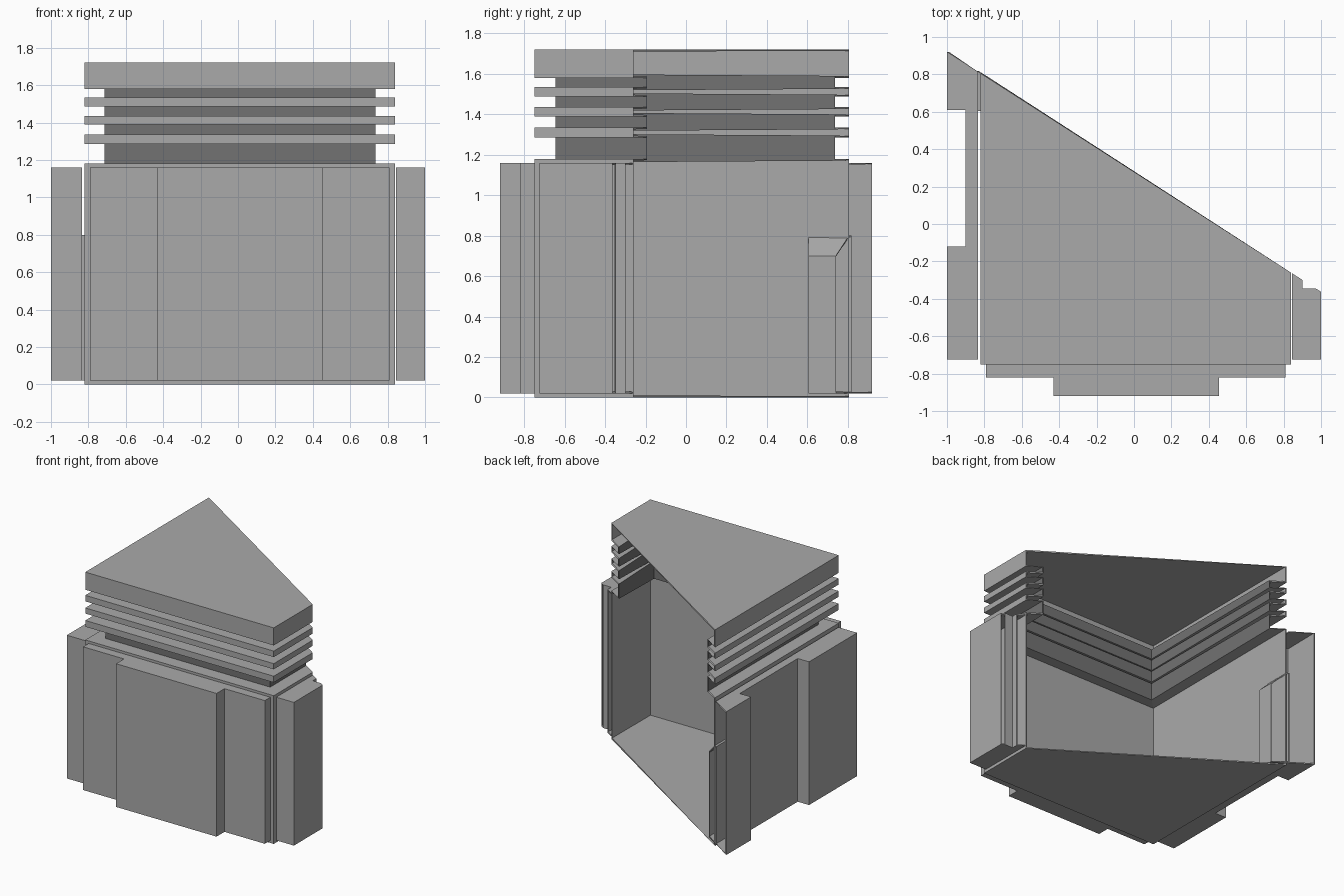
import bpy, bmesh
from mathutils import Vector

if "Cube" in bpy.data.objects:
    bpy.data.objects.remove(bpy.data.objects["Cube"])

# Vertical plane that slices the whole model diagonally, leaving it open
CUT_POINT = Vector((-0.82, 0.805, 0))
CUT_NORMAL = Vector((0.6416, 1, 0)).normalized()
THICKNESS = 0.008


def material(name, value):
    mat = bpy.data.materials.new(name)
    mat.diffuse_color = (value, value, value, 1)
    mat.use_nodes = True
    mat.node_tree.nodes["Principled BSDF"].inputs["Base Color"].default_value = mat.diffuse_color
    return mat


GREY = material("mid_grey", 0.4)
DARK = material("dark_grey", 0.17)


def finish(name, bm):
    """Slice along the diagonal, give the sheet thickness, add to scene."""
    bmesh.ops.recalc_face_normals(bm, faces=bm.faces)
    bmesh.ops.bisect_plane(bm, geom=bm.verts[:] + bm.edges[:] + bm.faces[:],
                           plane_co=CUT_POINT, plane_no=CUT_NORMAL,
                           clear_outer=True)
    mesh = bpy.data.meshes.new(name)
    mesh.materials.append(GREY)
    mesh.materials.append(DARK)
    bm.to_mesh(mesh)
    bm.free()
    obj = bpy.data.objects.new(name, mesh)
    bpy.context.collection.objects.link(obj)
    mod = obj.modifiers.new("wall_thickness", 'SOLIDIFY')
    mod.thickness = THICKNESS
    mod.offset = -1
    mod.use_even_offset = True
    return obj


def loft(name, rings, skip_last=False, dark_strips=()):
    """Join equal-length rings of points into a capped shell."""
    bm = bmesh.new()
    loops = [[bm.verts.new(p) for p in ring] for ring in rings]
    n = len(loops[0])
    for k, (a, b) in enumerate(zip(loops, loops[1:])):
        for i in range(n - 1 if skip_last else n):
            j = (i + 1) % n
            face = bm.faces.new((a[i], a[j], b[j], b[i]))
            face.material_index = int(k in dark_strips)
    bm.faces.new(loops[0][::-1])
    bm.faces.new(loops[-1])
    return finish(name, bm)


def panel(name, outline, skip_last=True):
    """Stepped wall panel from its plan outline; last edge is the open back."""
    return loft(name, [[(x, y, z) for x, y in outline] for z in (0.02, 1.16)],
                skip_last)


# Main shell: lower housing, ribbed neck (dark recesses) and cap
profile = [(0, 0), (0, 1.18), (0.105, 1.18)]
for low, high in ((1.285, 1.335), (1.39, 1.435), (1.487, 1.535)):
    profile += [(0.105, low), (0, low), (0, high), (0.105, high)]
profile += [(0.105, 1.58), (0, 1.58), (0, 1.72)]
recesses = [k for k in range(len(profile) - 1)
            if profile[k][0] > 0 and profile[k + 1][0] > 0]
loft("ribbed_housing", [[(-0.82 + i, -0.75 + i, z), (0.84 - i, -0.75 + i, z),
                         (0.84 - i, 1.5, z), (-0.82 + i, 1.5, z)]
                        for i, z in profile], dark_strips=recesses)

# Stepped outer panels on the three standing walls
panel("front_panel", [(0.81, -0.75), (-0.79, -0.75), (-0.79, -0.82),
                      (-0.43, -0.82), (-0.43, -0.92), (0.455, -0.92),
                      (0.455, -0.82), (0.81, -0.82)], skip_last=False)
panel("right_panel", [(0.845, -0.725), (1, -0.725), (1, -0.345),
                      (0.9, -0.345), (0.9, 0.3), (0.845, 0.3)])
panel("left_panel", [(-0.835, 1.2), (-1, 1.2), (-1, 0.61), (-0.9, 0.61),
                     (-0.9, -0.12), (-1, -0.12), (-1, -0.725),
                     (-0.835, -0.725)])

# Ledge with a sloping top on the inside of the left wall
section = [(-0.84, 0.02), (-0.72, 0.02), (-0.72, 0.7), (-0.82, 0.8),
           (-0.84, 0.8)]
loft("inner_ledge", [[(x, y, z) for x, z in section] for y in (0.605, 1.2)])
